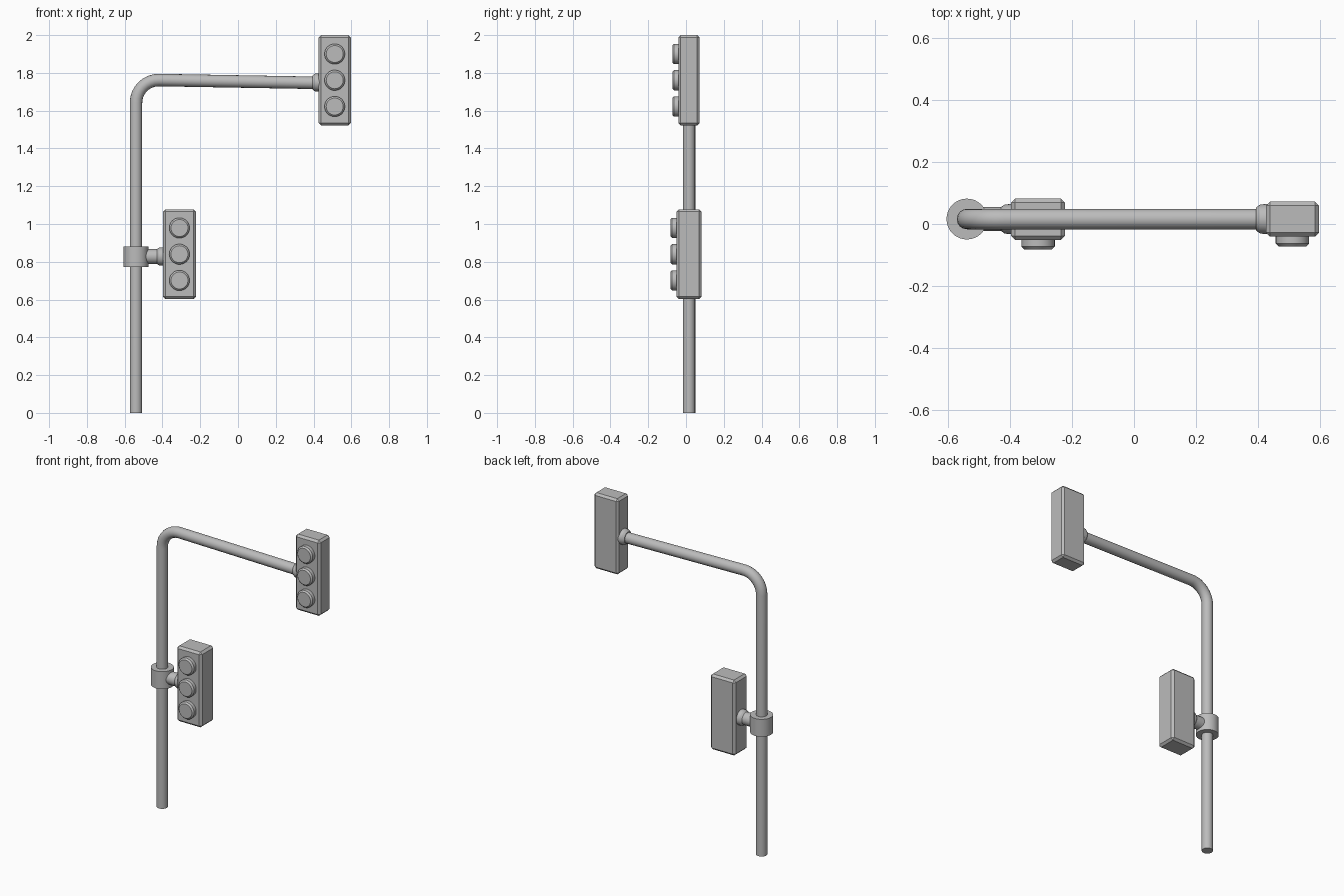
import bpy
import bmesh
import math
from mathutils import Matrix, Vector

cube = bpy.data.objects.get("Cube")
if cube:
    bpy.data.objects.remove(cube, do_unlink=True)

grey = bpy.data.materials.new("plain_grey")
grey.use_nodes = True
colour = (0.5, 0.5, 0.5, 1)
grey.diffuse_color = colour
grey.node_tree.nodes["Principled BSDF"].inputs["Base Color"].default_value = colour

POLE_X, AXIS_Y, POLE_R = -0.54, 0.016, 0.033


def finish(obj):
    obj.data.materials.clear()
    obj.data.materials.append(grey)
    bpy.ops.object.select_all(action="DESELECT")
    obj.select_set(True)
    bpy.context.view_layer.objects.active = obj
    bpy.ops.object.shade_smooth_by_angle(angle=math.radians(30))


def add_mesh(name, bm):
    bmesh.ops.recalc_face_normals(bm, faces=bm.faces)
    mesh = bpy.data.meshes.new(name)
    bm.to_mesh(mesh)
    bm.free()
    obj = bpy.data.objects.new(name, mesh)
    bpy.context.collection.objects.link(obj)
    finish(obj)


def lathe(name, profile, origin, axis, sides=32):
    """Closed turned part: profile is (radius, distance along axis)."""
    bm = bmesh.new()
    turn = Vector((0, 0, 1)).rotation_difference(Vector(axis)).to_matrix().to_4x4()
    place = Matrix.Translation(origin) @ turn
    rings = []
    for r, h in profile:
        angles = [2 * math.pi * i / sides for i in range(sides)]
        rings.append([bm.verts.new(place @ Vector((r * math.cos(a), r * math.sin(a), h)))
                      for a in angles])
    for low, high in zip(rings, rings[1:]):
        for i in range(sides):
            j = (i + 1) % sides
            bm.faces.new((low[i], low[j], high[j], high[i]))
    bm.faces.new(rings[0])
    bm.faces.new(rings[-1])
    add_mesh(name, bm)


def signal(prefix, x0, x1, y0, y1, z0, z1):
    # Housing with chamfered edges
    bm = bmesh.new()
    size = Vector((x1 - x0, y1 - y0, z1 - z0))
    centre = Vector((x0 + x1, y0 + y1, z0 + z1)) / 2
    bmesh.ops.create_cube(bm, size=1, matrix=Matrix.Translation(centre) @ Matrix.Diagonal((*size, 1)))
    bmesh.ops.bevel(bm, geom=bm.edges[:], offset=0.013, segments=1, affect="EDGES")
    add_mesh(prefix + "_housing", bm)
    # Three round lamps on the front
    lamp = [(0.054, -0.01), (0.054, 0.022), (0.045, 0.031)]
    for label, dz in (("top", 0.139), ("middle", 0), ("bottom", -0.139)):
        lathe(f"{prefix}_{label}_lamp", lamp, (centre.x, y0, centre.z + dz), (0, -1, 0))


# Bent pole and overhead arm, swept along one path
bend = 0.12
path = [(POLE_X, 0)]
for k in range(9):
    a = math.pi - k * math.pi / 16
    path.append((POLE_X + bend * (1 + math.cos(a)), 1.642 + bend * math.sin(a)))
path.append((0.43, 1.747))
curve = bpy.data.curves.new("pole_and_arm", "CURVE")
curve.dimensions = "3D"
curve.bevel_depth = POLE_R
curve.bevel_resolution = 6
curve.use_fill_caps = True
spline = curve.splines.new("POLY")
spline.points.add(len(path) - 1)
for point, (x, z) in zip(spline.points, path):
    point.co = (x, AXIS_Y, z, 1)
pole = bpy.data.objects.new("pole_and_arm", curve)
bpy.context.collection.objects.link(pole)
bpy.ops.object.select_all(action="DESELECT")
pole.select_set(True)
bpy.context.view_layer.objects.active = pole
bpy.ops.object.convert(target="MESH")
finish(bpy.context.view_layer.objects.active)

# Signals
signal("overhead_signal", 0.426, 0.598, -0.041, 0.072, 1.522, 2.0)
signal("pole_signal", -0.397, -0.223, -0.051, 0.082, 0.602, 1.078)

# Clamp, bracket and collars
lathe("pole_clamp", [(0.066, 0), (0.066, 0.11)], (POLE_X, AXIS_Y, 0.772), (0, 0, 1))
lathe("pole_signal_bracket", [(0.039, 0), (0.039, 0.13)], (POLE_X + 0.02, AXIS_Y, 0.828), (1, 0, 0))
collar = [(0.037, 0), (0.047, 0.014), (0.049, 0.04)]
lathe("pole_signal_collar", collar, (-0.432, AXIS_Y, 0.828), (1, 0, 0))
lathe("overhead_signal_collar", collar, (0.394, AXIS_Y, 1.749), (1, 0, 0))
